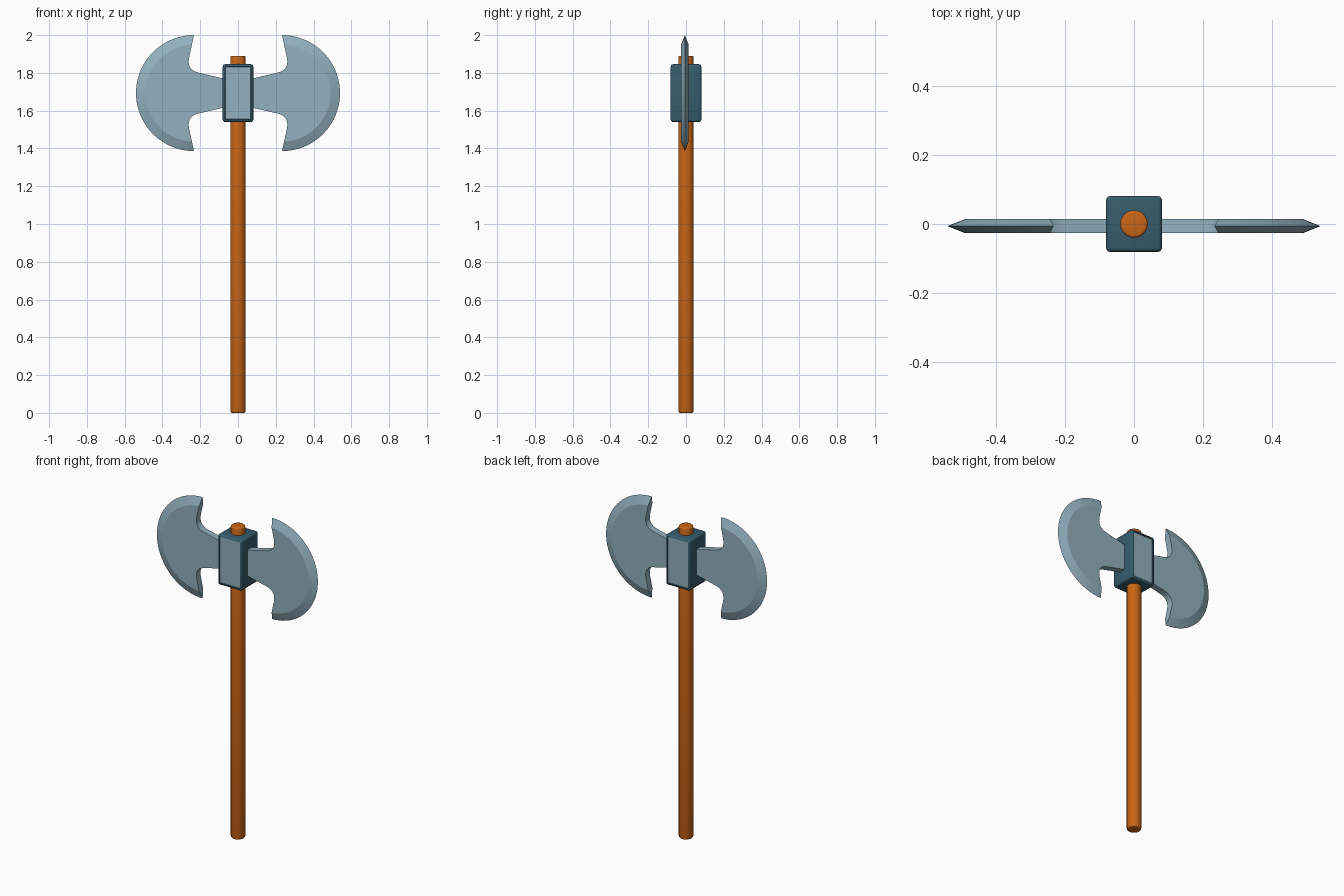
import bpy, bmesh, math
from mathutils import Matrix, Vector

if "Cube" in bpy.data.objects:
    bpy.data.objects.remove(bpy.data.objects["Cube"])


def material(name, rgb):
    m = bpy.data.materials.new(name)
    m.diffuse_color = (*rgb, 1.0)
    m.use_nodes = True
    m.node_tree.nodes["Principled BSDF"].inputs["Base Color"].default_value = m.diffuse_color
    return m


WOOD = material("orange wood", (0.58, 0.13, 0.008))
STEEL = material("pale steel", (0.29, 0.44, 0.52))
IRON = material("dark blue iron", (0.037, 0.107, 0.15))


def finish(name, bm, mats, angle):
    bmesh.ops.recalc_face_normals(bm, faces=bm.faces)
    me = bpy.data.meshes.new(name)
    bm.to_mesh(me)
    bm.free()
    for m in mats:
        me.materials.append(m)
    me.shade_smooth()
    me.set_sharp_from_angle(angle=math.radians(angle))
    ob = bpy.data.objects.new(name, me)
    bpy.context.collection.objects.link(ob)
    return ob


# Handle: round pole with softened ends
bm = bmesh.new()
bmesh.ops.create_cone(bm, cap_ends=True, segments=32, radius1=0.04, radius2=0.04,
                      depth=1.89, matrix=Matrix.Translation((0, 0, 0.945)))
rims = [e for e in bm.edges if abs(e.verts[0].co.z - e.verts[1].co.z) < 1e-5]
bmesh.ops.bevel(bm, geom=rims, offset=0.008, segments=3, profile=0.5, affect='EDGES')
finish("handle", bm, [WOOD], 40)

# Head block: rounded box with a recessed pale panel on the front and back
bm = bmesh.new()
bmesh.ops.create_cube(bm, size=1, matrix=Matrix.Translation((0, 0, 1.693))
                      @ Matrix.Diagonal((0.162, 0.162, 0.306, 1)))
bmesh.ops.bevel(bm, geom=bm.edges[:], offset=0.012, segments=3, profile=0.5, affect='EDGES')
bm.normal_update()
panels = [f for f in bm.faces if abs(f.normal.y) > 0.99 and f.calc_area() > 0.01]
bmesh.ops.inset_individual(bm, faces=panels, thickness=0.004, depth=-0.005)
for f in panels:
    f.material_index = 1
finish("head_block", bm, [IRON, STEEL], 35)

# Blades: flat plate with a half-round sharpened edge
CX, CZ, CY = 0.233, 1.693, -0.006      # centre of the round edge
R_OUT, R_IN, HALF = 0.307, 0.257, 0.02
N = 40


def arc(radius, a0):
    return [(CX + radius * math.cos(a), CZ + radius * math.sin(a))
            for a in (a0 - 2 * a0 * i / N for i in range(N + 1))]


def neck_curve():
    # upper neck: from the block out through the fillet towards the horn
    p0, p1, p2 = Vector((0.20, 0.106)), Vector((0.275, 0.119)), Vector((0.258, 0.192))
    pts = [Vector((0.05, 0.071))]
    for i in range(11):
        t = i / 10
        pts.append(p0 * (1 - t) ** 2 + p1 * 2 * t * (1 - t) + p2 * t * t)
    return pts


def blade(name, side):
    bm = bmesh.new()
    neck = neck_curve()
    inner = arc(R_IN, math.atan2(0.2567, 0.0108))
    plate = ([(p.x, CZ + p.y) for p in neck] + inner
             + [(p.x, CZ - p.y) for p in reversed(neck)])
    first = len(neck)
    front, back = [[bm.verts.new((side * x, CY + s * HALF, z)) for x, z in plate]
                   for s in (-1, 1)]
    edge = [bm.verts.new((side * x, CY, z)) for x, z in arc(R_OUT, math.pi / 2)]
    bm.faces.new(front)
    bm.faces.new(back)
    # walls everywhere except along the sharpened arc
    n = len(plate)
    for i in range(n):
        if first <= i < first + N:
            continue
        j = (i + 1) % n
        bm.faces.new((front[i], front[j], back[j], back[i]))
    # bevelled cutting edge on both sides, closed at the horn tips
    for i in range(N):
        for ring in (front, back):
            bm.faces.new((ring[first + i], ring[first + i + 1], edge[i + 1], edge[i]))
    for k in (0, N):
        bm.faces.new((front[first + k], back[first + k], edge[k]))
    finish(name, bm, [STEEL], 15)


blade("right_blade", 1)
blade("left_blade", -1)
